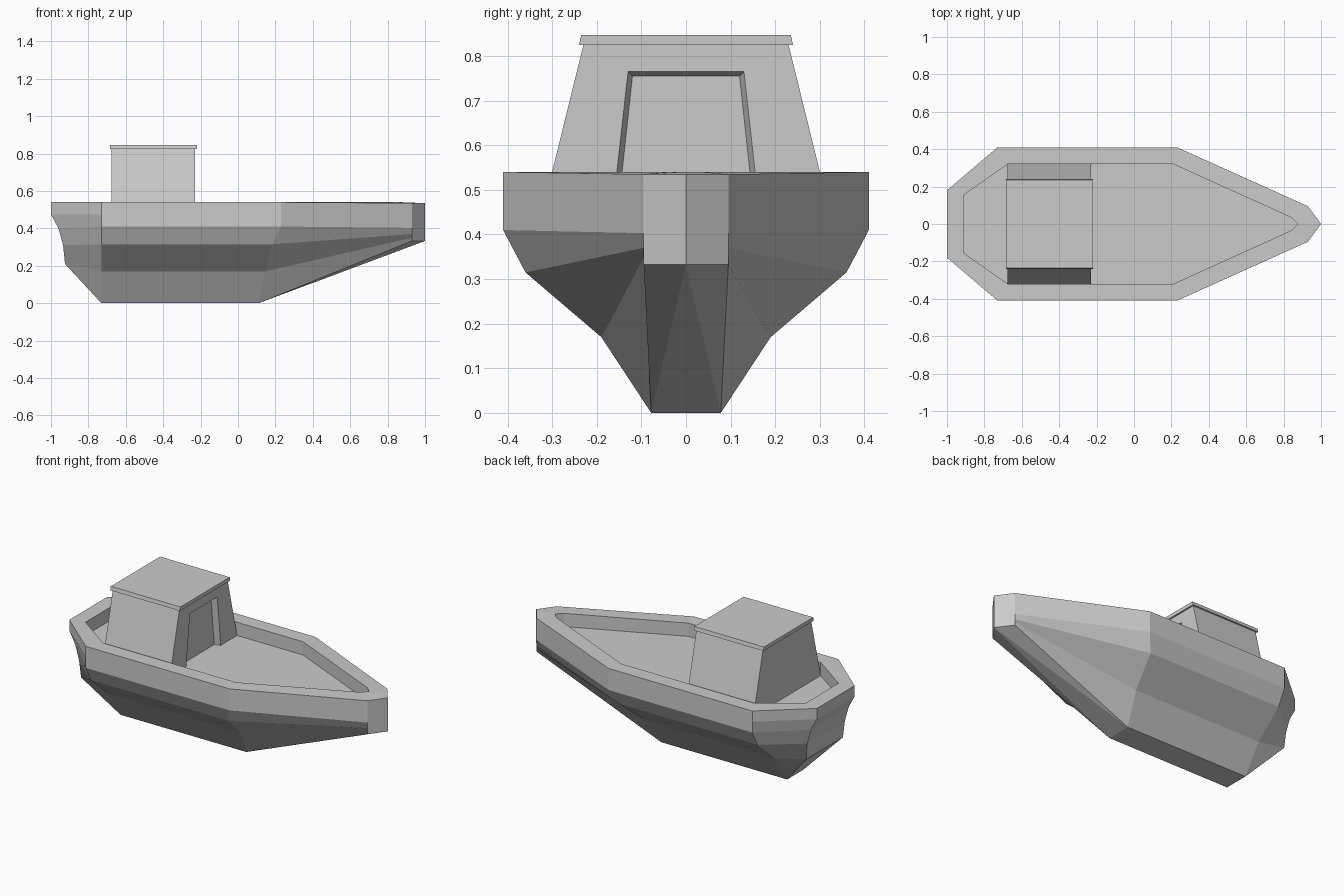
import bpy
import bmesh

cube = bpy.data.objects.get("Cube")
if cube:
    bpy.data.objects.remove(cube, do_unlink=True)

grey = bpy.data.materials.new("plain_grey")
grey.use_nodes = True
colour = (0.6, 0.6, 0.6, 1)
grey.diffuse_color = colour
grey.node_tree.nodes["Principled BSDF"].inputs["Base Color"].default_value = colour


def make_object(name, points, faces):
    """Flat shaded mesh with merged points and outward normals."""
    bm = bmesh.new()
    verts = [bm.verts.new(p) for p in points]
    for face in faces:
        bm.faces.new([verts[i] for i in face])
    bmesh.ops.remove_doubles(bm, verts=bm.verts[:], dist=0.0005)
    bmesh.ops.recalc_face_normals(bm, faces=bm.faces[:])
    mesh = bpy.data.meshes.new(name)
    bm.to_mesh(mesh)
    bm.free()
    mesh.materials.append(grey)
    obj = bpy.data.objects.new(name, mesh)
    bpy.context.collection.objects.link(obj)
    return obj


def mirrored_ring(half, tip):
    """Closed outline from one side's points and the bow tip."""
    return half + [tip] + [(x, -y, z) for x, y, z in reversed(half)]


# Hull: rings from the deck over the rim and down to the keel
def inner_ring(z):
    half = [(-0.91, 0.155, z), (-0.675, 0.32, z), (0.21, 0.32, z), (0.84, 0.035, z)]
    return mirrored_ring(half, (0.875, 0, z))


rings = [inner_ring(0.46), inner_ring(0.54)]
# stern x, stern y, stern z, side x, side y, side z, bow z
levels = [
    (-1.0, 0.18, 0.54, 0.23, 0.41, 0.54, 0.535),
    (-1.0, 0.18, 0.475, 0.23, 0.41, 0.475, 0.475),
    (-0.96, 0.18, 0.40, 0.23, 0.41, 0.41, 0.403),
    (-0.935, 0.18, 0.31, 0.185, 0.36, 0.315, 0.37),
    (-0.925, 0.175, 0.21, 0.145, 0.19, 0.17, 0.35),
    (-0.73, 0.078, 0.0, 0.11, 0.078, 0.0, 0.333),
]
for sx, sy, sz, mx, my, mz, bz in levels:
    half = [(sx, sy, sz), (-0.73, my, mz), (mx, my, mz), (0.93, 0.095, bz)]
    rings.append(mirrored_ring(half, (1.0, 0, bz)))

n = len(rings[0])
points = [p for ring in rings for p in ring]
faces = [list(range(n))]
for r in range(len(rings) - 1):
    for i in range(n):
        j = (i + 1) % n
        faces.append([r * n + i, r * n + j, (r + 1) * n + j, (r + 1) * n + i])
# Keel: flat bottom and the rising bow panels
k = (len(rings) - 1) * n
for face in ([1, 2, 6, 7], [2, 4, 6], [2, 3, 4], [6, 4, 5], [0, 1, 7, 8]):
    if face != [0, 1, 7, 8]:
        faces.append([k + i for i in face])
make_object("hull", points, faces)

# Cabin: tapered walls with a recessed doorway facing the bow
back, front, recess = -0.675, -0.23, -0.265
low, high = 0.46, 0.825


def arch(x, bottom, top, z):
    return [(x, -bottom, low), (x, -top, z), (x, top, z), (x, bottom, low)]


points = (arch(back, 0.32, 0.23, high) + arch(front, 0.32, 0.23, high)
          + arch(front, 0.164, 0.13, 0.765) + arch(recess, 0.152, 0.12, 0.755))
faces = [[0, 1, 2, 3], [12, 13, 14, 15]]
for i in range(3):
    faces.append([i, i + 1, i + 5, i + 4])        # side walls and ceiling
    faces.append([i + 4, i + 5, i + 9, i + 8])    # front wall round the door
    faces.append([i + 8, i + 9, i + 13, i + 12])  # door jambs
make_object("cabin", points, faces)

# Roof: thin slab with a slight overhang
points = []
for z, inset in ((high, 0), (0.847, 0.005)):
    y = 0.24 - inset
    points += [(-0.685, -y, z), (-0.22, -y, z), (-0.22, y, z), (-0.685, y, z)]
faces = [[0, 1, 2, 3], [4, 5, 6, 7]]
faces += [[i, (i + 1) % 4, (i + 1) % 4 + 4, i + 4] for i in range(4)]
make_object("cabin_roof", points, faces)
